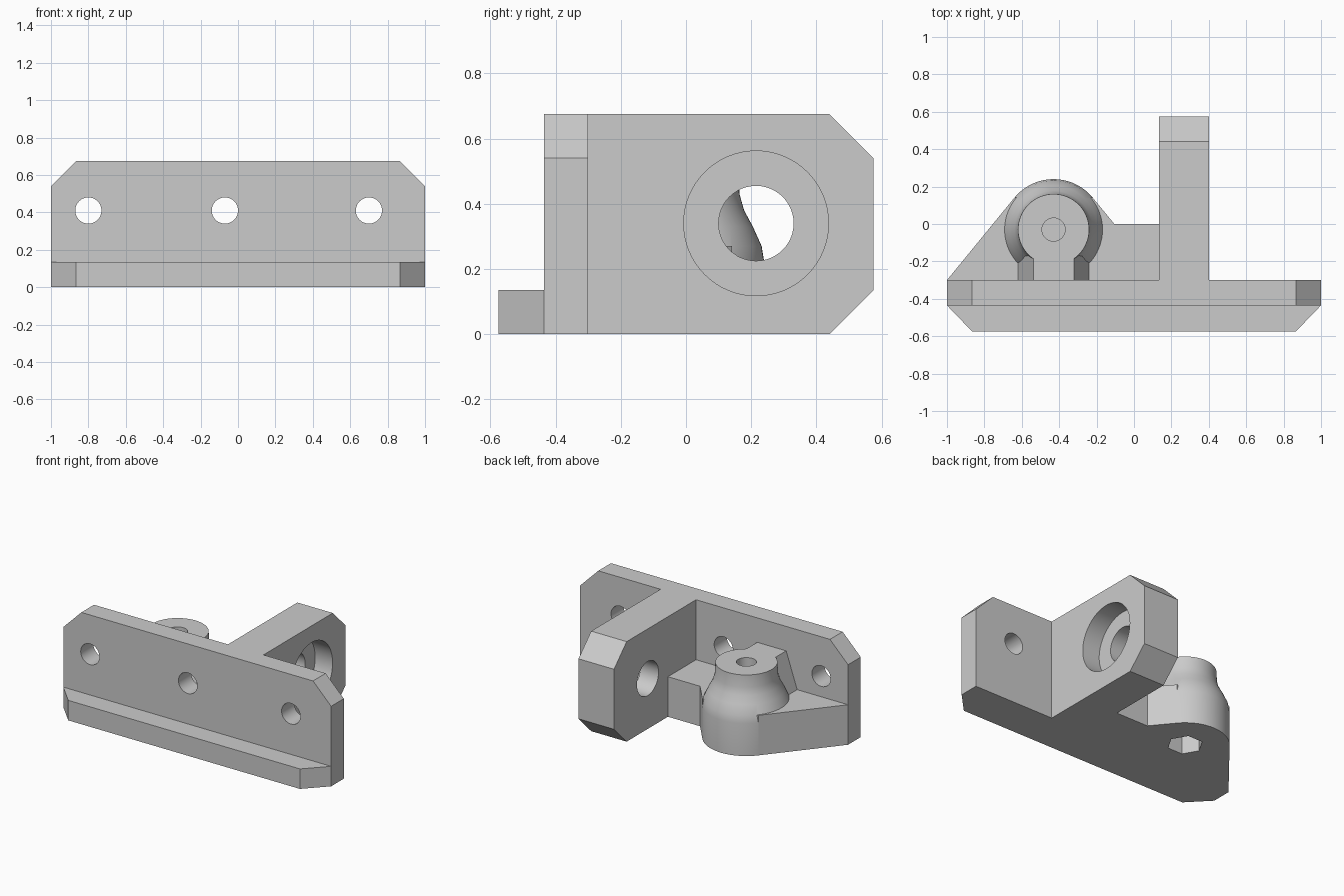
import bpy, bmesh, math
from mathutils import Matrix, Vector

cube = bpy.data.objects.get("Cube")
if cube:
    bpy.data.objects.remove(cube, do_unlink=True)

grey = bpy.data.materials.new("plain grey")
grey.use_nodes = True
colour = (0.6, 0.6, 0.6, 1)
grey.diffuse_color = colour
grey.node_tree.nodes["Principled BSDF"].inputs["Base Color"].default_value = colour


def finish(name, bm):
    bmesh.ops.recalc_face_normals(bm, faces=bm.faces)
    mesh = bpy.data.meshes.new(name)
    bm.to_mesh(mesh)
    bm.free()
    mesh.materials.append(grey)
    ob = bpy.data.objects.new(name, mesh)
    bpy.context.collection.objects.link(ob)
    return ob


def prism(name, outline, axis, start, end):
    """Extrude a 2D outline along x, y or z."""
    place = {"x": lambda a, b: (start, a, b),
             "y": lambda a, b: (a, start, b),
             "z": lambda a, b: (a, b, start)}[axis]
    bm = bmesh.new()
    face = bm.faces.new([bm.verts.new(place(a, b)) for a, b in outline])
    new = bmesh.ops.extrude_face_region(bm, geom=[face])["geom"]
    shift = Vector([(end - start) * (axis == k) for k in "xyz"])
    bmesh.ops.translate(bm, vec=shift, verts=[v for v in new if isinstance(v, bmesh.types.BMVert)])
    return finish(name, bm)


def round_outline(ca, cb, r, sides=48):
    return [(ca + r * math.cos(math.tau * i / sides), cb + r * math.sin(math.tau * i / sides))
            for i in range(sides)]


def lathe(name, profile, cx, cy, sides=64):
    bm = bmesh.new()
    rings = [[bm.verts.new((x, y, z)) for x, y in round_outline(cx, cy, r, sides)] for r, z in profile]
    for low, high in zip(rings, rings[1:]):
        for i in range(sides):
            j = (i + 1) % sides
            bm.faces.new((low[i], low[j], high[j], high[i]))
    bm.faces.new(rings[0])
    bm.faces.new(rings[-1])
    return finish(name, bm)


def combine(ob, others, operation):
    """Apply booleans and remove the helper objects."""
    for other in others:
        other.hide_render = True
        mod = ob.modifiers.new("bool", "BOOLEAN")
        mod.operation, mod.object, mod.solver = operation, other, "EXACT"
    bpy.context.view_layer.update()
    deps = bpy.context.evaluated_depsgraph_get()
    mesh = bpy.data.meshes.new_from_object(ob.evaluated_get(deps))
    ob.modifiers.clear()
    ob.data = mesh
    for other in others:
        bpy.data.objects.remove(other, do_unlink=True)


def smooth(ob):
    bpy.ops.object.select_all(action="DESELECT")
    ob.select_set(True)
    bpy.context.view_layer.objects.active = ob
    bpy.ops.object.shade_smooth_by_angle(angle=math.radians(31))


back, step, top = -0.3, -0.435, 0.675

# Upright plate with three bolt holes
plate = prism("mounting_plate", [(-1, 0), (1, 0), (1, 0.54), (0.865, top), (-0.865, top), (-1, 0.54)],
              "y", step, back)
combine(plate, [prism("hole", round_outline(x, 0.41, 0.07), "y", -0.6, -0.2)
                for x in (-0.8, -0.07, 0.7)], "DIFFERENCE")
smooth(plate)

# Front lip with mitred ends
prism("front_lip", [(-1, step), (-0.865, -0.575), (0.865, -0.575), (1, step)], "z", 0, 0.135)

# Rear arm with a counterbored hole
arm = prism("rear_arm", [(back, 0), (0.44, 0), (0.575, 0.135), (0.575, 0.54), (0.44, top), (back, top)],
            "x", 0.135, 0.4)
combine(arm, [prism("bore", round_outline(0.215, 0.34, 0.115), "x", 0, 0.6),
              prism("counterbore", round_outline(0.215, 0.34, 0.222, 64), "x", 0.27, 0.6)], "DIFFERENCE")
smooth(arm)

# Screw boss, blended with its foot and the rib to the plate
cx, cy = -0.43, -0.03
boss = lathe("screw_boss", [(0.27, 0), (0.27, 0.22), (0.262, 0.27), (0.235, 0.33), (0.208, 0.38),
                            (0.194, 0.43), (0.19, 0.51)], cx, cy)
foot = prism("foot", [(-1, back), (-0.639, 0.141), (-0.221, 0.141), (-0.105, 0), (0.135, 0), (0.135, back)],
             "z", 0, 0.27)
rib = prism("rib", [(cx - 0.19, 0.2), (cx - 0.19, 0.27), (cx - 0.108, 0.51),
                    (cx + 0.108, 0.51), (cx + 0.19, 0.27), (cx + 0.19, 0.2)], "y", back, cy - 0.1)
combine(boss, [foot, rib], "UNION")

# Screw hole from above and hexagonal nut pocket from below
combine(boss, [prism("screw_hole", round_outline(cx, cy, 0.062, 32), "z", 0.22, 0.7),
               prism("nut_pocket", round_outline(cx, cy, 0.11, 6), "z", -0.1, 0.2)], "DIFFERENCE")
smooth(boss)
